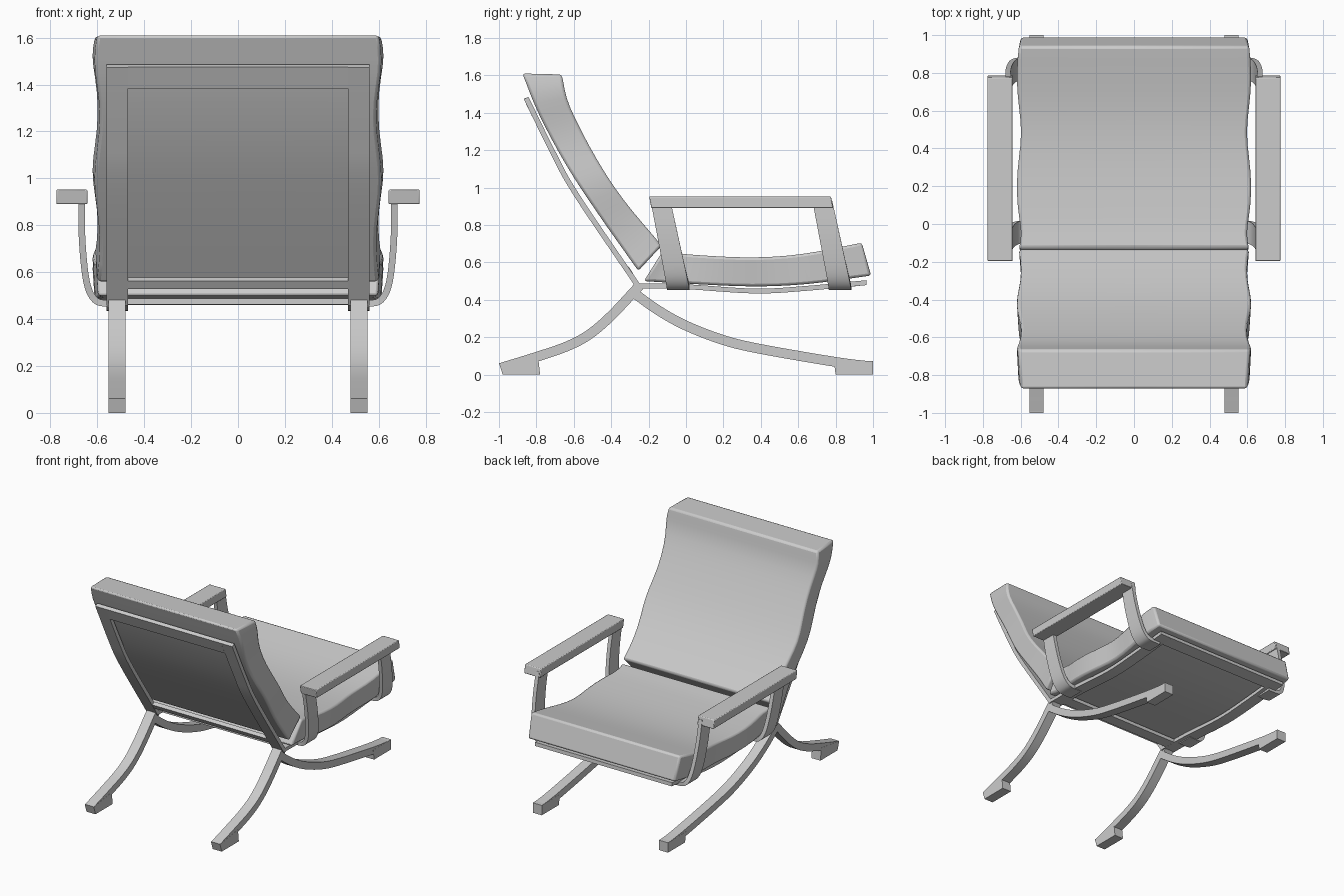
import bpy, bmesh, math
from mathutils import Vector

if "Cube" in bpy.data.objects:
    bpy.data.objects.remove(bpy.data.objects["Cube"])


def smooth_path(pts, n=5):
    """Catmull-Rom resampling of points of any dimension."""
    p = [Vector(q) for q in pts]
    p = [2 * p[0] - p[1]] + p + [2 * p[-1] - p[-2]]
    out = []
    for i in range(1, len(p) - 2):
        a, b, c, d = p[i - 1:i + 3]
        for k in range(n):
            t = k / n
            out.append(0.5 * (2 * b + (c - a) * t + (2 * a - 5 * b + 4 * c - d) * t ** 2
                              + (3 * b - a - 3 * c + d) * t ** 3))
    return out + [p[-2]]


def loft(name, rings, mirror=False, bevel=0.0):
    bm = bmesh.new()
    loops = [[bm.verts.new(v) for v in r] for r in rings]
    n = len(loops[0])
    for a, b in zip(loops, loops[1:]):
        for i in range(n):
            j = (i + 1) % n
            bm.faces.new((a[i], a[j], b[j], b[i]))
    bm.faces.new(loops[0])
    bm.faces.new(loops[-1][::-1])
    bmesh.ops.recalc_face_normals(bm, faces=bm.faces)
    me = bpy.data.meshes.new(name)
    bm.to_mesh(me)
    bm.free()
    me.shade_smooth()
    me.set_sharp_from_angle(angle=math.radians(30))
    ob = bpy.data.objects.new(name, me)
    bpy.context.collection.objects.link(ob)
    if bevel:
        m = ob.modifiers.new("bevel", 'BEVEL')
        m.width, m.segments, m.limit_method = bevel, 2, 'ANGLE'
        m.angle_limit = math.radians(40)
    if mirror:
        ob.modifiers.new("mirror", 'MIRROR')
    return ob


def offsets(path, thick):
    """Pairs of points on both sides of a 2D path."""
    res = []
    for i, p in enumerate(path):
        d = (path[min(i + 1, len(path) - 1)] - path[max(i - 1, 0)]).normalized()
        nrm = Vector((-d.y, d.x)) * thick / 2
        res.append((p + nrm, p - nrm))
    return res


def ribbon(name, path, thick, x0, x1, mirror=False):
    """Bar following a (y, z) path, extruded across x."""
    loft(name, [[(x0, *a), (x1, *a), (x1, *b), (x0, *b)] for a, b in offsets(path, thick)], mirror)


def prism(name, profile, x0, x1, mirror=False, bevel=0.0):
    loft(name, [[(x, y, z) for y, z in profile] for x in (x0, x1)], mirror, bevel)


def cushion(name, pairs, amp):
    """Padded slab from (upper y, z, lower y, z) stations with gently wavy sides."""
    rings = []
    stations = smooth_path(pairs, 4)
    for i, (y, z, y2, z2) in enumerate(stations):
        t = i / (len(stations) - 1)
        w = 0.61 + amp * math.sin(t * 4 * math.pi)
        rings.append([(-w, y, z), (0, y, z), (w, y, z), (w - .01, y2, z2), (0, y2, z2), (-w + .01, y2, z2)])
    loft(name, rings, bevel=0.014)


# Cushions
cushion("back_cushion", [(-.665, 1.605, -.875, 1.61), (-.62, 1.43, -.785, 1.39),
                         (-.476, 1.15, -.64, 1.12), (-.33, .93, -.47, .86),
                         (-.13, .69, -.255, .555)], 0.011)
cushion("seat_cushion", [(-.125, .66, -.225, .50), (.05, .64, 0, .487), (.35, .627, .35, .472),
                         (.62, .645, .65, .485), (.94, .705, .99, .53)], -0.011)

# Back frame: side rails, top and bottom rails
back = smooth_path([(-.855, 1.48), (-.71, 1.185), (-.585, .96), (-.25, .465)], 6)
ribbon("back_frame_side", back, .028, .47, .56, True)
ribbon("back_frame_top", smooth_path([(-.855, 1.48), (-.812, 1.39)], 1), .028, -.47, .47)
ribbon("back_frame_bottom", smooth_path([(-.318, .57), (-.295, .535)], 1), .028, -.47, .47)

# Seat frame: side rails, front and rear rails
seat = smooth_path([(-.26, .475), (0, .47), (.37, .447), (.65, .462), (.965, .492)], 5)
ribbon("seat_frame_side", seat, .026, .47, .56, True)
ribbon("seat_frame_front", smooth_path([(.87, .482), (.965, .492)], 1), .026, -.47, .47)
ribbon("seat_frame_rear", smooth_path([(-.21, .475), (-.12, .474)], 1), .026, -.47, .47)

# Curved legs and feet
rear = smooth_path([(-.245, .48), (-.40, .315), (-.52, .213), (-.64, .15), (-.80, .095), (-.985, .038)])
front = smooth_path([(-.29, .445), (-.15, .345), (0, .262), (.2, .185), (.4, .137), (.8, .068), (.985, .045)])
ribbon("rear_leg", rear, .052, .48, .552, True)
ribbon("front_leg", front, .052, .48, .552, True)
prism("rear_foot", [(-1, .062), (-.98, 0), (-.78, 0), (-.79, .09)], .479, .553, True)
prism("front_foot", [(1, .073), (1, 0), (.80, 0), (.79, .075)], .479, .553, True)

# Armrests
prism("armrest", [(-.197, .952), (-.185, .89), (.787, .89), (.775, .952)], .642, .775, True, .005)

# Bent straps carrying the armrests
strap = smooth_path([(.666, .93), (.666, .77), (.655, .62), (.638, .53), (.61, .482), (.575, .468), (.50, .466)])
for label, y_bottom in (("rear", -.04), ("front", .825)):
    rings = []
    for a, b in offsets(strap, .028):
        z = (a.y + b.y) / 2
        y = y_bottom - (z - .46) * .205
        w = .06 - (z - .46) * .015
        rings.append([(a.x, y - w, a.y), (a.x, y + w, a.y), (b.x, y + w, b.y), (b.x, y - w, b.y)])
    loft(label + "_arm_strap", rings, True)
